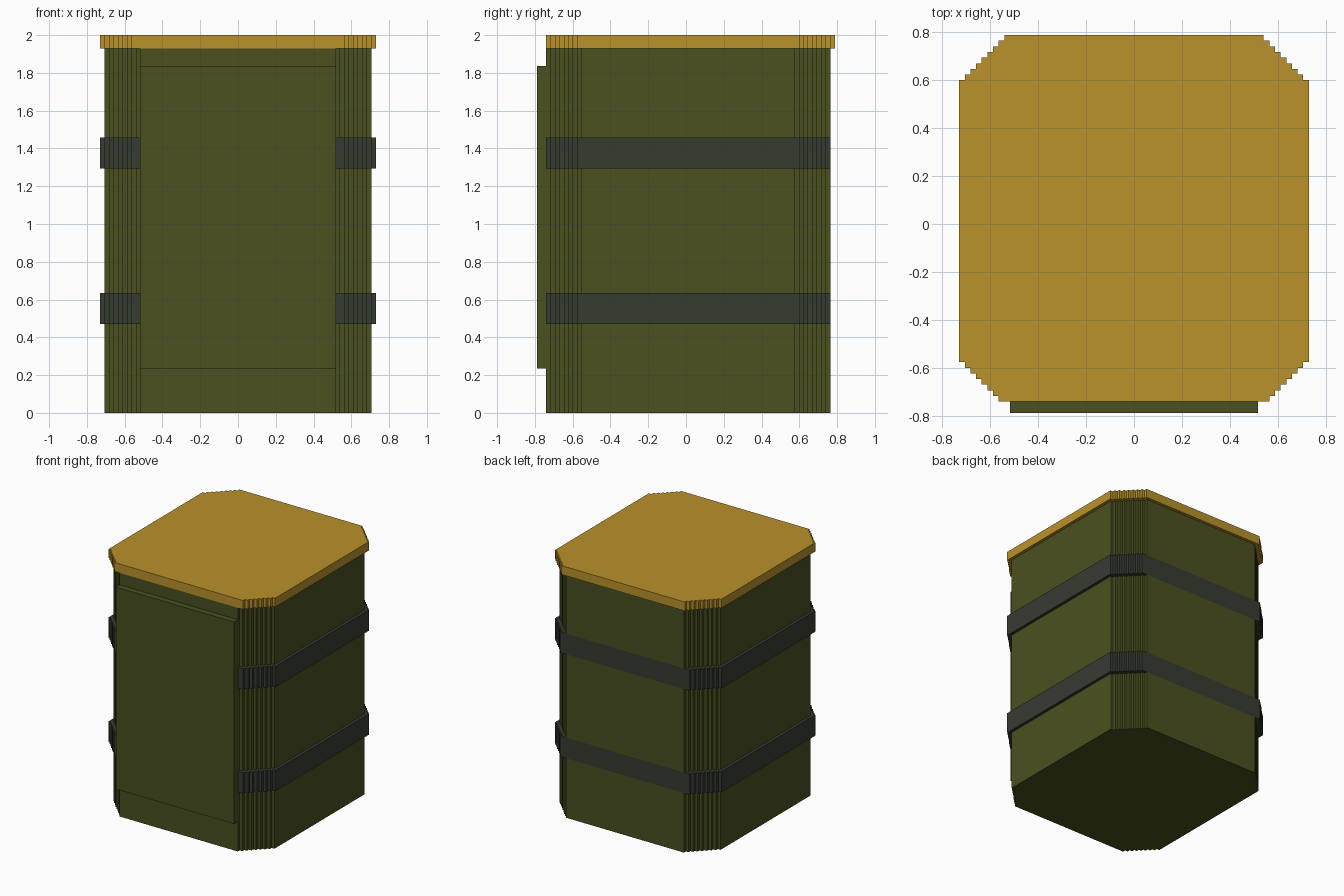
import bpy, bmesh

if "Cube" in bpy.data.objects:
    bpy.data.objects.remove(bpy.data.objects["Cube"])

V = 2 / 85            # size of one step unit
FRONT, BACK = -31.5, 32.5   # front and back of the body, in units


def material(name, rgb):
    m = bpy.data.materials.new(name)
    m.diffuse_color = (*rgb, 1)
    m.use_nodes = True
    m.node_tree.nodes["Principled BSDF"].inputs["Base Color"].default_value = m.diffuse_color
    return m


GREEN = material("olive green", (0.069, 0.082, 0.0150))
GOLD = material("gold", (0.491, 0.287, 0.025))
DARK = material("dark grey", (0.037, 0.045, 0.031))


def stepped_corner(half_x, y, n, sign):
    """Stair outline from (half_x - n, y) to (half_x, y - sign * n)."""
    pts = [(half_x - n, y)]
    for i in range(1, n + 1):
        pts.append((half_x - n + i - 1, y - sign * i))
        pts.append((half_x - n + i, y - sign * i))
    return pts


def octagon(half_x, y0, y1, front_steps, back_steps):
    """Rectangle with stair-stepped corners, mirrored in x."""
    right = stepped_corner(half_x, y0, front_steps, -1)
    right += reversed(stepped_corner(half_x, y1, back_steps, 1))
    return right + [(-x, y) for x, y in reversed(right)]


def prism(name, outline, z0, z1, mat):
    bm = bmesh.new()
    base = bm.faces.new([bm.verts.new((x * V, y * V, z0 * V)) for x, y in outline])
    ext = bmesh.ops.extrude_face_region(bm, geom=[base], use_keep_orig=True)
    top = [g for g in ext["geom"] if isinstance(g, bmesh.types.BMVert)]
    bmesh.ops.translate(bm, verts=top, vec=(0, 0, (z1 - z0) * V))
    bmesh.ops.recalc_face_normals(bm, faces=bm.faces)
    me = bpy.data.meshes.new(name)
    bm.to_mesh(me)
    bm.free()
    me.materials.append(mat)
    ob = bpy.data.objects.new(name, me)
    bpy.context.collection.objects.link(ob)
    return ob


# Body sections, stacked between the bands
body = octagon(30, FRONT, BACK, 8, 8)
for name, z0, z1 in (("lower", 0, 20), ("middle", 27, 55), ("upper", 62, 82)):
    prism(name + "_body", body, z0, z1, GREEN)

# Bands: one unit proud at the sides and corners, flush front and back
band = octagon(31, FRONT, BACK, 7, 7)
for name, z0 in (("lower", 20), ("upper", 55)):
    prism(name + "_band", band, z0, z0 + 7, DARK)

# Lid, overhanging at the sides and back
prism("lid", octagon(31, FRONT, BACK + 1, 7, 8), 82, 85, GOLD)

# Raised front panel
prism("front_panel", [(-22, FRONT - 2), (22, FRONT - 2), (22, FRONT), (-22, FRONT)],
      10, 78, GREEN)
